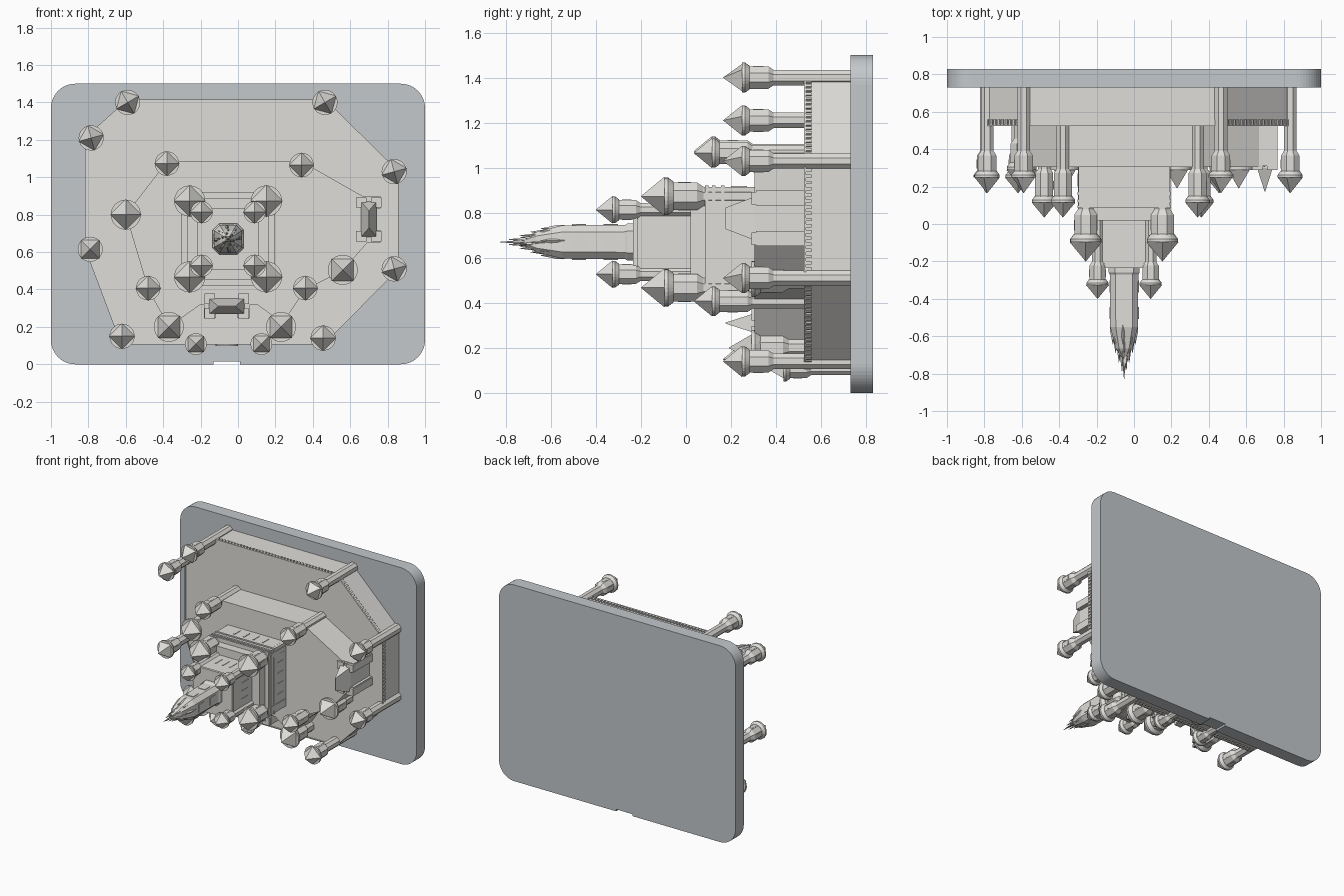
import bpy, bmesh, math
from mathutils import Vector

if "Cube" in bpy.data.objects:
    bpy.data.objects.remove(bpy.data.objects["Cube"])


def material(name, col):
    m = bpy.data.materials.new(name)
    m.diffuse_color = (*col, 1)
    m.use_nodes = True
    m.node_tree.nodes["Principled BSDF"].inputs["Base Color"].default_value = m.diffuse_color
    return m


STONE = material("pale_stone", (0.74, 0.73, 0.70))
SLATE = material("plate_grey", (0.55, 0.58, 0.60))


def finish(name, bm, mat=STONE):
    bmesh.ops.remove_doubles(bm, verts=bm.verts, dist=1e-5)
    bmesh.ops.recalc_face_normals(bm, faces=bm.faces)
    me = bpy.data.meshes.new(name)
    bm.to_mesh(me)
    bm.free()
    ob = bpy.data.objects.new(name, me)
    me.materials.append(mat)
    bpy.context.collection.objects.link(ob)
    return ob


def skin(bm, rings):
    """Join equal-length rings of (x, y, z) points into a closed solid."""
    vs = [[bm.verts.new(p) for p in r] for r in rings]
    n = len(vs[0])
    for a, b in zip(vs, vs[1:]):
        for i in range(n):
            bm.faces.new((a[i], a[(i + 1) % n], b[(i + 1) % n], b[i]))
    bm.faces.new(vs[0])
    bm.faces.new(vs[-1][::-1])


def prism(bm, pts, y0, y1):
    skin(bm, [[(x, y, z) for x, z in pts] for y in (y0, y1)])


def loft(bm, x, z, secs, n, rot=0.0):
    """Regular n-gon sections (radius, y) about an axis running along y."""
    rings = []
    for r, y in secs:
        r = max(r, 0.0008)
        rings.append([(x + r * math.cos(rot + 2 * math.pi * i / n), y,
                       z + r * math.sin(rot + 2 * math.pi * i / n)) for i in range(n)])
    skin(bm, rings)


def box(bm, x0, x1, y0, y1, z0, z1):
    prism(bm, [(x0, z0), (x1, z0), (x1, z1), (x0, z1)], y0, y1)


# backing plate with rounded corners and a notch at the gate
pts = [(-0.13, 0), (-0.13, 0.015), (0.01, 0.015), (0.01, 0)]
R = 0.13
for cx, cz, a0 in ((1 - R, R, -90), (1 - R, 1.5 - R, 0), (-1 + R, 1.5 - R, 90), (-1 + R, R, 180)):
    for k in range(13):
        a = math.radians(a0 + k * 7.5)
        pts.append((cx + R * math.cos(a), cz + R * math.sin(a)))
bm = bmesh.new()
prism(bm, pts, 0.83, 0.73)
finish("backing_plate", bm, SLATE)

# outer terrace wall with a corbelled rim
OUTER = [(0.455, 0.112), (0.85, 0.51), (0.85, 1.03), (0.465, 1.408), (-0.59, 1.408),
         (-0.81, 1.21), (-0.81, 0.615), (-0.62, 0.112)]
bm = bmesh.new()
prism(bm, OUTER, 0.735, 0.53)
finish("outer_wall", bm)


def corbels(name, poly, y0, y1, step, out):
    bm = bmesh.new()
    for i, p in enumerate(poly):
        a, b = Vector(p), Vector(poly[(i + 1) % len(poly)])
        d = (b - a).normalized()
        nrm = Vector((d.y, -d.x))
        prism(bm, [a, b, b + nrm * out, a + nrm * out], y0, y0 + 0.01)
        k = max(1, int((b - a).length / step))
        for j in range(k):
            c = a.lerp(b, (j + 0.5) / k)
            u, w = d * step * 0.28, nrm * out
            prism(bm, [c - u, c + u, c + u + w, c - u + w], y0 + 0.01, y1)
    finish(name, bm)


corbels("outer_corbels", OUTER, 0.523, 0.558, 0.026, 0.007)

# inner wall tier
INNER = [(0.24, 0.22), (0.36, 0.40), (0.56, 0.50), (0.70, 0.66), (0.70, 0.88), (0.34, 1.085),
         (-0.38, 1.085), (-0.60, 0.80), (-0.48, 0.40), (-0.37, 0.20), (-0.20, 0.32), (0.10, 0.32)]
bm = bmesh.new()
prism(bm, INNER, 0.54, 0.305)
finish("inner_wall", bm)


def tower(name, x, z, r, tip, base, rot=45, head=1.45):
    """Octagonal shaft, windowed head, round flange, four-sided roof."""
    bm = bmesh.new()
    eave = tip + 1.25 * r
    low = eave + 0.3 * r + head * r
    o = math.pi / 8
    loft(bm, x, z, [(0.55 * r, base), (0.55 * r, low)], 8, o)
    loft(bm, x, z, [(0.55 * r, low + 0.35 * r), (0.8 * r, low), (0.8 * r, eave + 0.2 * r)], 8, o)
    loft(bm, x, z, [(0.78 * r, eave + 0.5 * r), (r, eave + 0.2 * r), (r, eave)], 28)
    loft(bm, x, z, [(r * 1.04, eave), (0, tip)], 4, math.radians(rot))
    w, h, m = 0.2 * r, 0.76 * r, (low + eave + 0.4 * r) / 2
    box(bm, x - w, x + w, m - 0.35 * r, m + 0.35 * r, z - h, z + h)
    box(bm, x - h, x + h, m - 0.35 * r, m + 0.35 * r, z - w, z + w)
    finish(name, bm)


# outer ring towers
for i, (x, z, rot) in enumerate([(-0.59, 1.40, 30), (0.465, 1.40, 30), (-0.785, 1.21, 15), (0.835, 1.03, 15),
                                 (0.835, 0.51, 15), (0.455, 0.14, 0), (-0.62, 0.15, 0), (-0.79, 0.615, 45)]):
    tower(f"outer_tower_{i}", x, z, 0.067, 0.165, 0.74, rot)

# small gate towers
for i, x in enumerate((-0.225, 0.125)):
    tower(f"gate_tower_{i}", x, 0.108, 0.058, 0.36, 0.74)

# inner ring towers: tall slim ones and broad low ones
for i, (x, z) in enumerate([(-0.38, 1.073), (0.34, 1.065), (-0.48, 0.407), (0.36, 0.407)]):
    tower(f"inner_tower_{i}", x, z, 0.065, 0.035, 0.55, 0, 2.1)
for i, (x, z, rot) in enumerate([(-0.60, 0.80, 0), (0.56, 0.505, 45), (-0.37, 0.20, 45), (0.23, 0.20, 45)]):
    tower(f"broad_tower_{i}", x, z, 0.08, 0.19, 0.55, rot)


# gatehouses with hipped roofs: hu/hv are half sizes along x and z
def gatehouse(name, x, z, hu, hv):
    bm = bmesh.new()
    along_x = hu > hv
    box(bm, x - hu, x + hu, 0.54, 0.30, z - hv, z + hv)
    for s in (-1, 1):
        cx, cz = (x + s * (hu - 0.005), z) if along_x else (x, z + s * (hv - 0.005))
        ex, ez = (0.033, 0.062) if along_x else (0.062, 0.033)
        for t in (-1, 1):
            ox, oz = (0, t * 0.04) if along_x else (t * 0.04, 0)
            box(bm, cx + ox - 0.028, cx + ox + 0.028, 0.54, 0.29, cz + oz - 0.028, cz + oz + 0.028)
        box(bm, cx - ex, cx + ex, 0.54, 0.31, cz - ez, cz + ez)
    ru, rv = (hu * 0.5, 0.002) if along_x else (0.002, hv * 0.5)
    skin(bm, [[(x + sx * a, y, z + sz * b) for sx, sz in ((-1, -1), (1, -1), (1, 1), (-1, 1))]
              for a, b, y in ((hu, hv, 0.30), (ru, rv, 0.175))])
    finish(name, bm)


gatehouse("front_gatehouse", -0.06, 0.31, 0.095, 0.042)
gatehouse("side_gatehouse", 0.70, 0.775, 0.042, 0.095)

# gate arch on the lower wall
bm = bmesh.new()
arch = [(-0.06 + 0.06 * math.cos(a * math.pi / 10), 0.64 - 0.06 * math.sin(a * math.pi / 10)) for a in range(11)]
arch = [(0.0, 0.735)] + arch + [(-0.12, 0.735)]
skin(bm, [[(x, y, z) for x, y in arch] for z in (0.13, 0.098)])
finish("gate_arch", bm)

# stepped keep with ledges
KX, KZ = -0.053, 0.67
bm = bmesh.new()
S = math.sqrt(2)
for h, y0, y1 in ((0.245, 0.31, 0.09), (0.25, 0.17, 0.155), (0.25, 0.13, 0.115), (0.25, 0.10, 0.085),
                  (0.22, 0.10, 0.02), (0.158, 0.03, -0.23), (0.165, -0.215, -0.235)):
    loft(bm, KX, KZ, [(h * S, y0), (h * S, y1)], 4, math.pi / 4)
finish("keep", bm)

# arrow slits on the keep walls
bm = bmesh.new()
for h, y0, y1, offs in ((0.249, 0.27, 0.20, (-0.12, -0.04, 0.04, 0.12)), (0.161, -0.03, -0.11, (-0.06, 0, 0.06))):
    for o in offs:
        box(bm, KX + o - 0.005, KX + o + 0.005, y0, y1, KZ - h, KZ + h)
        box(bm, KX - h, KX + h, y0, y1, KZ + o - 0.005, KZ + o + 0.005)
finish("keep_slits", bm)

# keep corner towers, lower and upper
for i, (sx, sz) in enumerate(((-1, -1), (1, -1), (1, 1), (-1, 1))):
    tower(f"keep_tower_{i}", KX + sx * 0.205, KZ + sz * 0.203, 0.083, -0.2, 0.31, 0)
    tower(f"upper_tower_{i}", KX + sx * 0.142, KZ + sz * 0.143, 0.059, -0.4, 0.03, 0)

# central spire shaft: chamfered square with window panels
bm = bmesh.new()


def cham(h, c, y):
    return [(KX + a * h, y, KZ + b * h) for a, b in ((-1, -c), (-c, -1), (c, -1), (1, -c), (1, c), (c, 1), (-c, 1), (-1, c))]


skin(bm, [cham(0.082, 0.6, -0.22), cham(0.082, 0.6, -0.26), cham(0.076, 0.6, -0.27), cham(0.074, 0.6, -0.55),
          cham(0.045, 0.6, -0.665), cham(0.012, 0.6, -0.72)])
for ym in (-0.335, -0.475):
    box(bm, KX - 0.03, KX + 0.03, ym - 0.032, ym + 0.032, KZ - 0.079, KZ + 0.079)
    box(bm, KX - 0.079, KX + 0.079, ym - 0.032, ym + 0.032, KZ - 0.03, KZ + 0.03)
finish("spire_shaft", bm)

# clustered pinnacles at the tip
bm = bmesh.new()
for n, d, r, y0, tip in ((8, 0.06, 0.016, -0.54, -0.645), (8, 0.045, 0.014, -0.58, -0.69),
                         (6, 0.029, 0.012, -0.63, -0.74), (4, 0.016, 0.009, -0.67, -0.785)):
    for k in range(n):
        a = 2 * math.pi * (k + 0.5) / n + d * 8
        loft(bm, KX + d * math.cos(a), KZ + d * math.sin(a), [(r, y0), (r, y0 - 0.03), (0, tip)], 4, a)
loft(bm, KX, KZ, [(0.014, -0.68), (0, -0.83)], 6)
finish("spire_pinnacles", bm)
